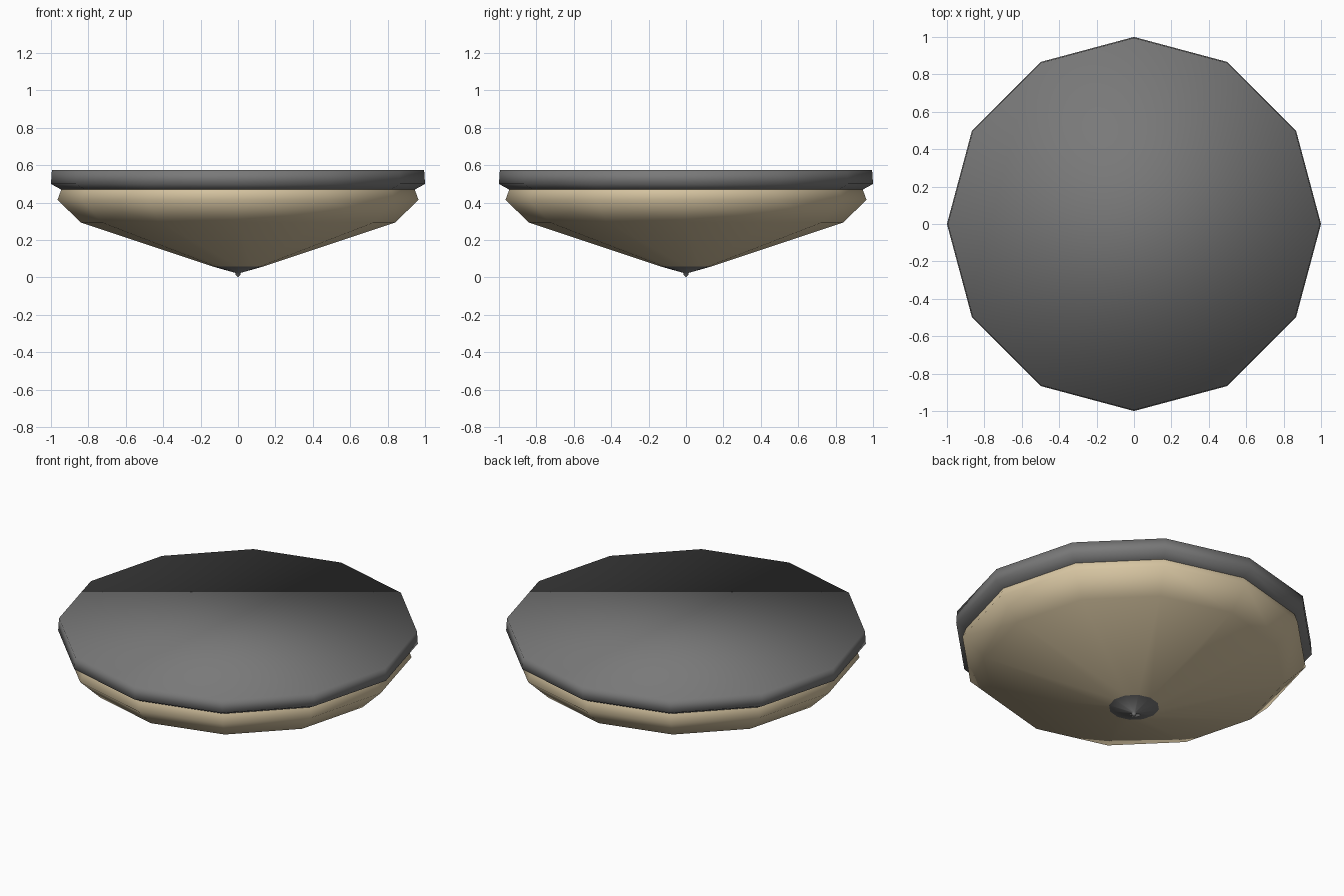
import bpy, bmesh, math

if "Cube" in bpy.data.objects:
    bpy.data.objects.remove(bpy.data.objects["Cube"])

SIDES = 12


def material(name, rgb):
    m = bpy.data.materials.new(name)
    m.diffuse_color = (*rgb, 1)
    m.use_nodes = True
    m.node_tree.nodes["Principled BSDF"].inputs["Base Color"].default_value = m.diffuse_color
    return m


def lathe(name, profile, mat, cap_top=False):
    """Revolve (radius, z) points, listed from top to bottom, around z."""
    bm = bmesh.new()
    rings = []
    for r, z in profile:
        if r == 0:
            rings.append([bm.verts.new((0, 0, z))] * SIDES)
        else:
            rings.append([bm.verts.new((r * math.cos(a), r * math.sin(a), z))
                          for a in (math.tau * i / SIDES for i in range(SIDES))])
    for hi, lo in zip(rings, rings[1:]):
        for i in range(SIDES):
            j = (i + 1) % SIDES
            corners = [hi[i], lo[i], lo[j], hi[j]]
            bm.faces.new(list(dict.fromkeys(corners)))
    if cap_top:
        bm.faces.new(rings[0])
    for f in bm.faces:
        f.smooth = True
    mesh = bpy.data.meshes.new(name)
    bm.to_mesh(mesh)
    bm.free()
    mesh.materials.append(mat)
    ob = bpy.data.objects.new(name, mesh)
    bpy.context.collection.objects.link(ob)
    return ob


metal = material("dark grey metal", (0.19, 0.19, 0.19))
glass = material("warm beige glass", (0.68, 0.56, 0.36))

# Flat ceiling plate with a rim that tucks in underneath
lathe("ceiling_plate", [(0.995, 0.575), (1.0, 0.5), (0.945, 0.47)], metal, cap_top=True)

# Shallow glass bowl
lathe("glass_bowl", [(0.945, 0.47), (0.965, 0.415), (0.84, 0.294), (0.14, 0.06)], glass)

# Finial with a small pointed tip
lathe("finial", [(0.14, 0.06), (0.015, 0.025), (0.012, 0.012), (0, 0.0)], metal)
